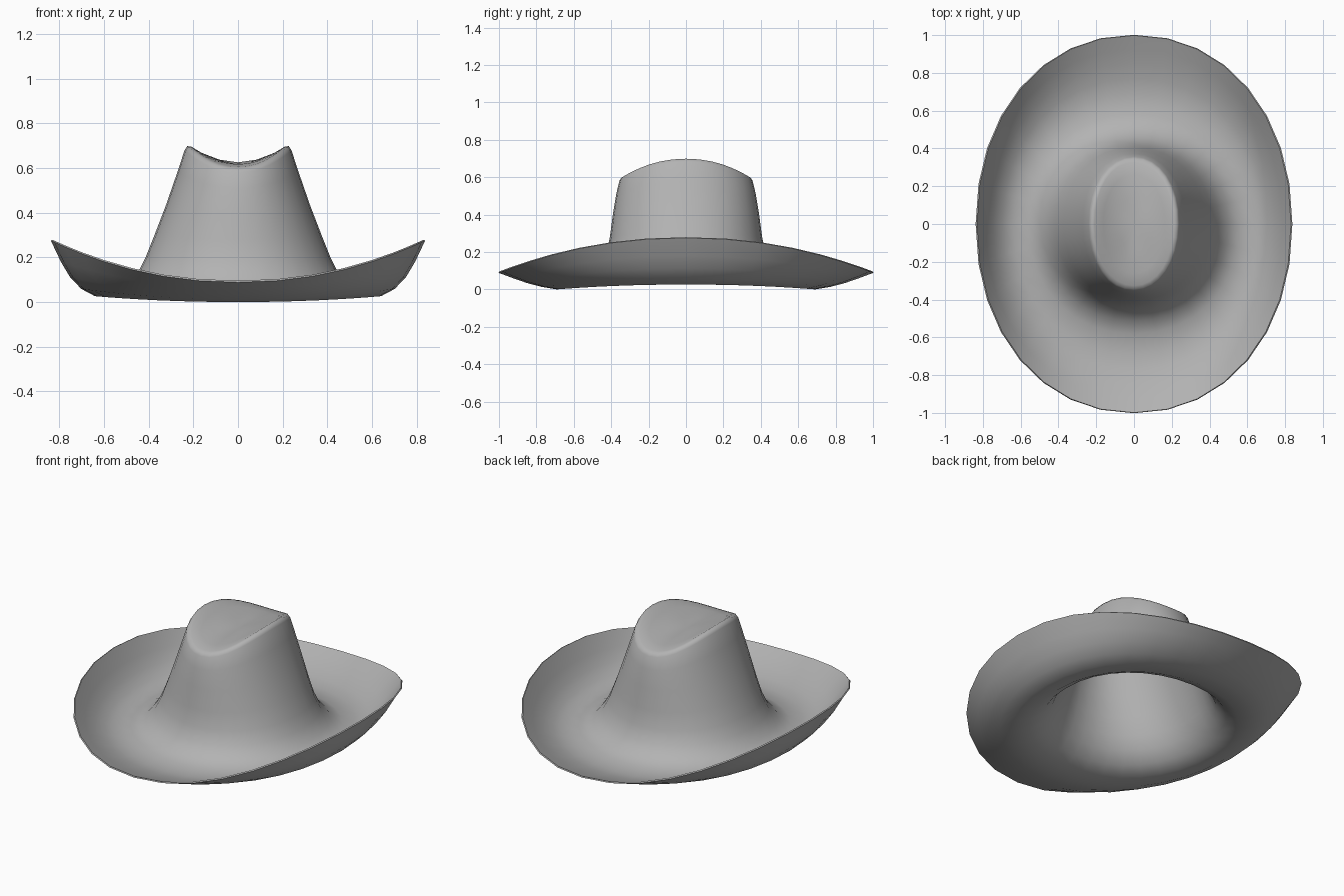
import bpy, bmesh
from math import sin, cos, pi

if "Cube" in bpy.data.objects:
    bpy.data.objects.remove(bpy.data.objects["Cube"])

SEGMENTS = 32

# Hat profile from brim edge to crown dent:
# half width x, half length y, height at the sides, height at front/back
RINGS = [
    (.835, 1.0, .277, .092), (.79, .925, .182, .064), (.75, .85, .115, .038),
    (.70, .77, .062, .017), (.64, .69, .030, .004), (.56, .58, .030, .014),
    (.495, .51, .066, .045), (.445, .455, .13, .105), (.41, .422, .20, .18),
    (.37, .403, .30, .28), (.32, .387, .43, .40), (.268, .369, .58, .51),
    (.236, .352, .678, .58), (.226, .343, .695, .594), (.210, .325, .692, .602),
    (.165, .26, .665, .614), (.085, .14, .634, .618),
]


def soft(v):
    """Slightly squared-off ellipse coordinate."""
    return (1 if v >= 0 else -1) * abs(v) ** .95


def ring(bm, rx, ry, z_side, z_end):
    verts = []
    for i in range(SEGMENTS):
        a = 2 * pi * i / SEGMENTS
        z = z_end + (z_side - z_end) * cos(a) ** 2
        verts.append(bm.verts.new((rx * soft(cos(a)), ry * soft(sin(a)), z)))
    return verts


# Brim and crown as one continuous felt sheet
bm = bmesh.new()
loops = [ring(bm, *r) for r in RINGS]
for outer, inner in zip(loops, loops[1:]):
    for i in range(SEGMENTS):
        j = (i + 1) % SEGMENTS
        bm.faces.new((outer[i], outer[j], inner[j], inner[i]))

# Centre of the crown dent
centre = bm.verts.new((0, 0, .622))
for i in range(SEGMENTS):
    bm.faces.new((loops[-1][i], loops[-1][(i + 1) % SEGMENTS], centre))

# Smooth everywhere except the cut edge of the brim
for f in bm.faces:
    f.smooth = True
for e in bm.edges:
    e.smooth = not e.is_boundary

mesh = bpy.data.meshes.new("hat")
bm.to_mesh(mesh)
bm.free()
hat = bpy.data.objects.new("hat", mesh)
bpy.context.collection.objects.link(hat)

# Dark grey felt
felt = bpy.data.materials.new("grey_felt")
felt.diffuse_color = (.45, .45, .45, 1)
felt.use_nodes = True
felt.node_tree.nodes["Principled BSDF"].inputs["Base Color"].default_value = felt.diffuse_color
mesh.materials.append(felt)

# Felt thickness
shell = hat.modifiers.new("felt_thickness", 'SOLIDIFY')
shell.thickness = .008
shell.offset = 0
